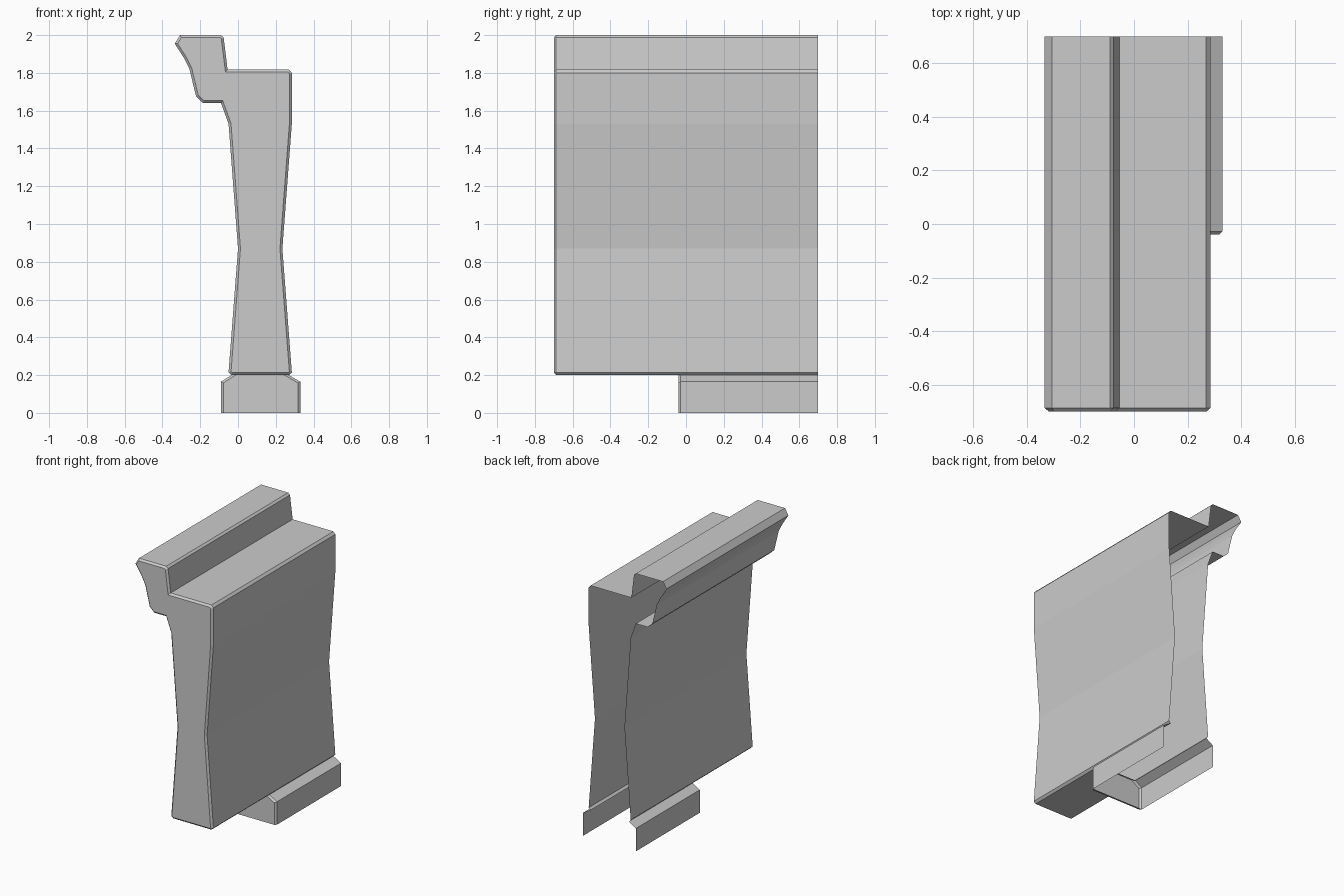
import bpy, bmesh
from mathutils import Vector

if "Cube" in bpy.data.objects:
    bpy.data.objects.remove(bpy.data.objects["Cube"])

BACK = 0.70


def offset_profile(pts, dists):
    """Move every edge of a clockwise (front view) profile inward by its own distance."""
    out, n = [], len(pts)
    for i in range(n):
        a, b, c = (Vector(pts[(i + k) % n]) for k in (-1, 0, 1))
        d1, d2 = (b - a).normalized(), (c - b).normalized()
        n1, n2 = Vector((d1.y, -d1.x)), Vector((d2.y, -d2.x))
        p, q = b + n1 * dists[i - 1], b + n2 * dists[i]
        cross = d1.x * d2.y - d1.y * d2.x
        if abs(cross) < 1e-4:
            out.append(q)
        else:
            w = q - p
            out.append(p + d1 * ((w.x * d2.y - w.y * d2.x) / cross))
    return out


def shell(name, pts, front, chamfer, ends):
    """Hollow extrusion with a chamfered front cap; ends gives y ends of special edges, None = open."""
    n = len(pts)
    rng = range(n)
    inset = offset_profile(pts, [0 if ends.get(i, BACK) is None else chamfer for i in rng])
    bm = bmesh.new()
    cap = [bm.verts.new((p[0], front, p[1])) for p in inset]
    rim = [bm.verts.new((p[0], front + chamfer, p[1])) for p in pts]
    back = [bm.verts.new((p[0], BACK, p[1])) for p in pts]
    bm.faces.new(cap)
    for i in rng:
        j = (i + 1) % n
        end = ends.get(i, BACK)
        bm.faces.new((cap[i], rim[i], rim[j], cap[j]))
        if end is None:
            continue
        if end == BACK:
            tail = (back[j], back[i])
        else:
            tail = [bm.verts.new((pts[k][0], end, pts[k][1])) for k in (j, i)]
        bm.faces.new((rim[i], *reversed(tail), rim[j]))
    bmesh.ops.recalc_face_normals(bm, faces=bm.faces[:])
    # make the front cap face -y
    bm.faces.ensure_lookup_table()
    if bm.faces[0].normal.y > 0:
        bmesh.ops.reverse_faces(bm, faces=bm.faces[:])
    mesh = bpy.data.meshes.new(name)
    bm.to_mesh(mesh)
    bm.free()
    obj = bpy.data.objects.new(name, mesh)
    bpy.context.collection.objects.link(obj)
    return obj


# waisted wall with raised, overhanging lip (clockwise seen from the front)
wall = [(-0.035, 0.20), (-0.05, 0.215), (0.0, 0.87), (-0.05, 1.53), (-0.09, 1.64),
        (-0.185, 1.64), (-0.222, 1.675), (-0.257, 1.82), (-0.287, 1.88),
        (-0.335, 1.955), (-0.307, 2.0), (-0.09, 2.0), (-0.076, 1.987),
        (-0.055, 1.817), (0.27, 1.817), (0.285, 1.80), (0.285, 1.53),
        (0.235, 0.87), (0.285, 0.215), (0.27, 0.20)]
shell("wall", wall, -0.70, 0.013, {len(wall) - 1: -0.04})

# wider foot under the rear half, open at bottom and back
foot = [(-0.09, 0.0), (-0.09, 0.165), (-0.035, 0.20),
        (0.27, 0.20), (0.33, 0.165), (0.33, 0.0)]
shell("foot", foot, -0.04, 0.012, {2: None, 5: None})
